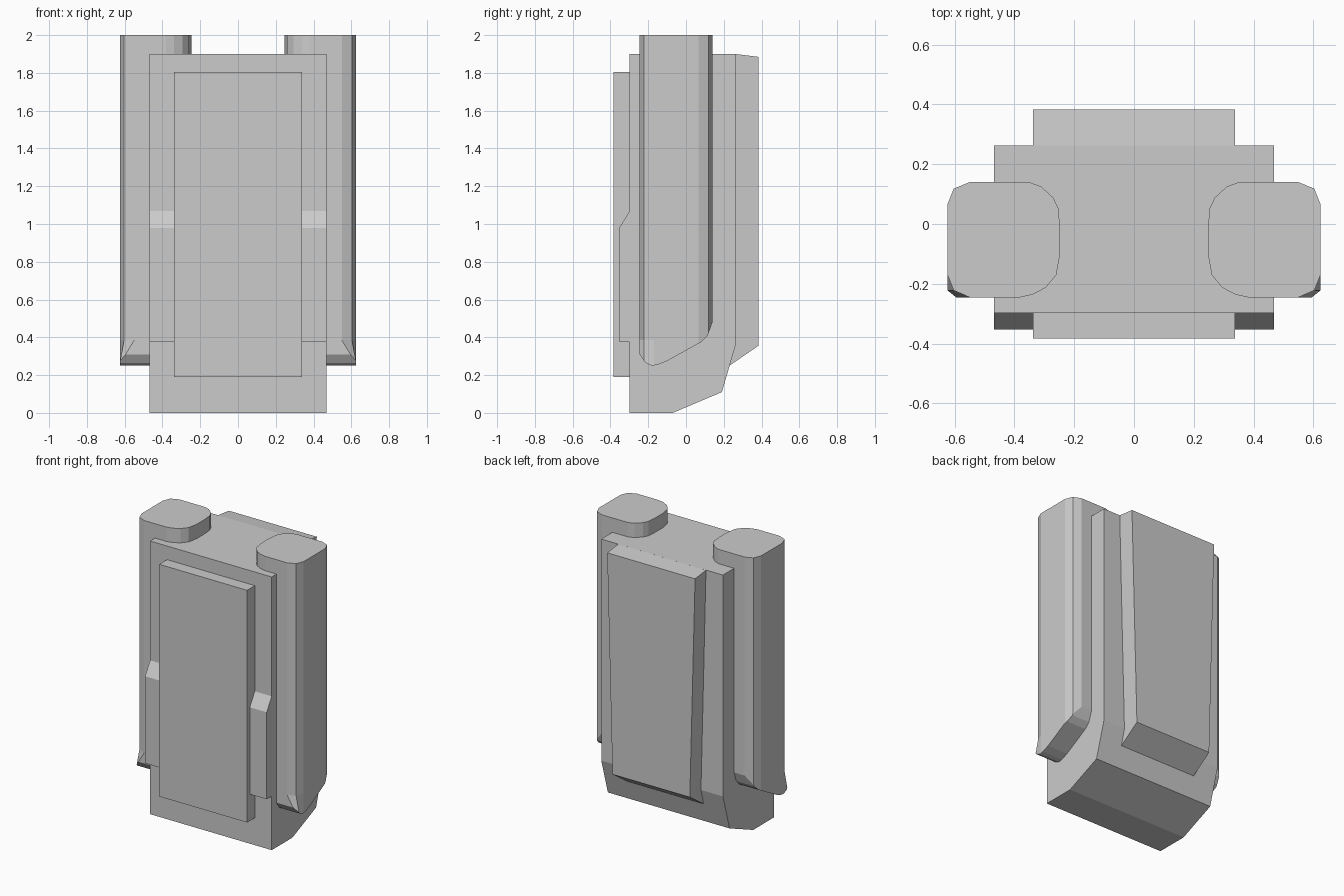
import bpy, bmesh
from mathutils import Vector

if "Cube" in bpy.data.objects:
    bpy.data.objects.remove(bpy.data.objects["Cube"])


def finish(name, bm, mirror=False):
    bmesh.ops.recalc_face_normals(bm, faces=bm.faces)
    mesh = bpy.data.meshes.new(name)
    bm.to_mesh(mesh)
    bm.free()
    obj = bpy.data.objects.new(name, mesh)
    bpy.context.collection.objects.link(obj)
    if mirror:
        obj.modifiers.new("Mirror", "MIRROR").use_mirror_merge = False
    return obj


def prism(points, offset):
    """Closed solid: a polygon of 3D points swept along an offset."""
    bm = bmesh.new()
    face = bm.faces.new([bm.verts.new(p) for p in points])
    ext = bmesh.ops.extrude_face_region(bm, geom=[face])["geom"]
    bmesh.ops.translate(bm, vec=offset, verts=[v for v in ext if isinstance(v, bmesh.types.BMVert)])
    return bm


def side_prism(profile, x0, x1):
    return prism([(x0, y, z) for y, z in profile], (x1 - x0, 0, 0))


# Main body with sloped underside
finish("main_body", side_prism(
    [(-0.298, 0), (-0.07, 0), (0.19, 0.11), (0.263, 0.36), (0.263, 1.90), (-0.298, 1.90)],
    -0.468, 0.468))

# Raised front panel
finish("front_panel", side_prism(
    [(-0.383, 0.19), (-0.29, 0.19), (-0.29, 1.805), (-0.383, 1.805)], -0.338, 0.338))

# Raised back panel, narrower towards the bottom
bm = side_prism([(0.262, 1.90), (0.383, 1.885), (0.383, 0.355), (0.23, 0.25)], -0.338, 0.338)
for v in bm.verts:
    if v.co.z < 1:
        v.co.x *= 0.88
finish("back_panel", bm)

# Side strips beside the front panel
finish("front_strips", side_prism(
    [(-0.29, 0.375), (-0.353, 0.375), (-0.353, 0.98), (-0.298, 1.07), (-0.29, 1.07)],
    0.32, 0.468), mirror=True)

# Rounded side columns
section = [(0.55, 0.14), (0.35, 0.14), (0.31, 0.125), (0.27, 0.088), (0.253, 0.053),
           (0.247, -0.02), (0.247, -0.10), (0.26, -0.17), (0.295, -0.213), (0.34, -0.236),
           (0.38, -0.245), (0.55, -0.245), (0.603, -0.222), (0.624, -0.17),
           (0.624, 0.065), (0.603, 0.118)]
bm = prism([(x, y, 0.1) for x, y in section], (0, 0, 1.9))


def cut(co, no, clear):
    geom = bm.verts[:] + bm.edges[:] + bm.faces[:]
    res = bmesh.ops.bisect_plane(bm, geom=geom, dist=1e-5, plane_co=co, plane_no=no, clear_outer=clear)
    if clear:
        edges = [e for e in res["geom_cut"] if isinstance(e, bmesh.types.BMEdge) and e.is_boundary]
        bmesh.ops.holes_fill(bm, edges=edges, sides=0)


# Curved, slanted lower ends of the columns
lower = [(-0.245, 0.31), (-0.215, 0.265), (-0.18, 0.25), (-0.15, 0.255), (-0.10, 0.275),
         (0.08, 0.375), (0.115, 0.41), (0.14, 0.48)]
for (y0, z0), (y1, z1) in zip(lower, lower[1:]):
    cut(Vector((0, y0, z0)), Vector((0, z1 - z0, y0 - y1)), True)

# Flared outer front corner at the foot of each column
cut(Vector((0, 0, 0.385)), Vector((0, 0, 1)), False)
for v in bm.verts:
    if v.co.z < 0.38 and v.co.x > 0.54 and v.co.y < -0.18:
        v.co.x = min(v.co.x + 0.045, 0.624)
finish("side_columns", bm, mirror=True)
